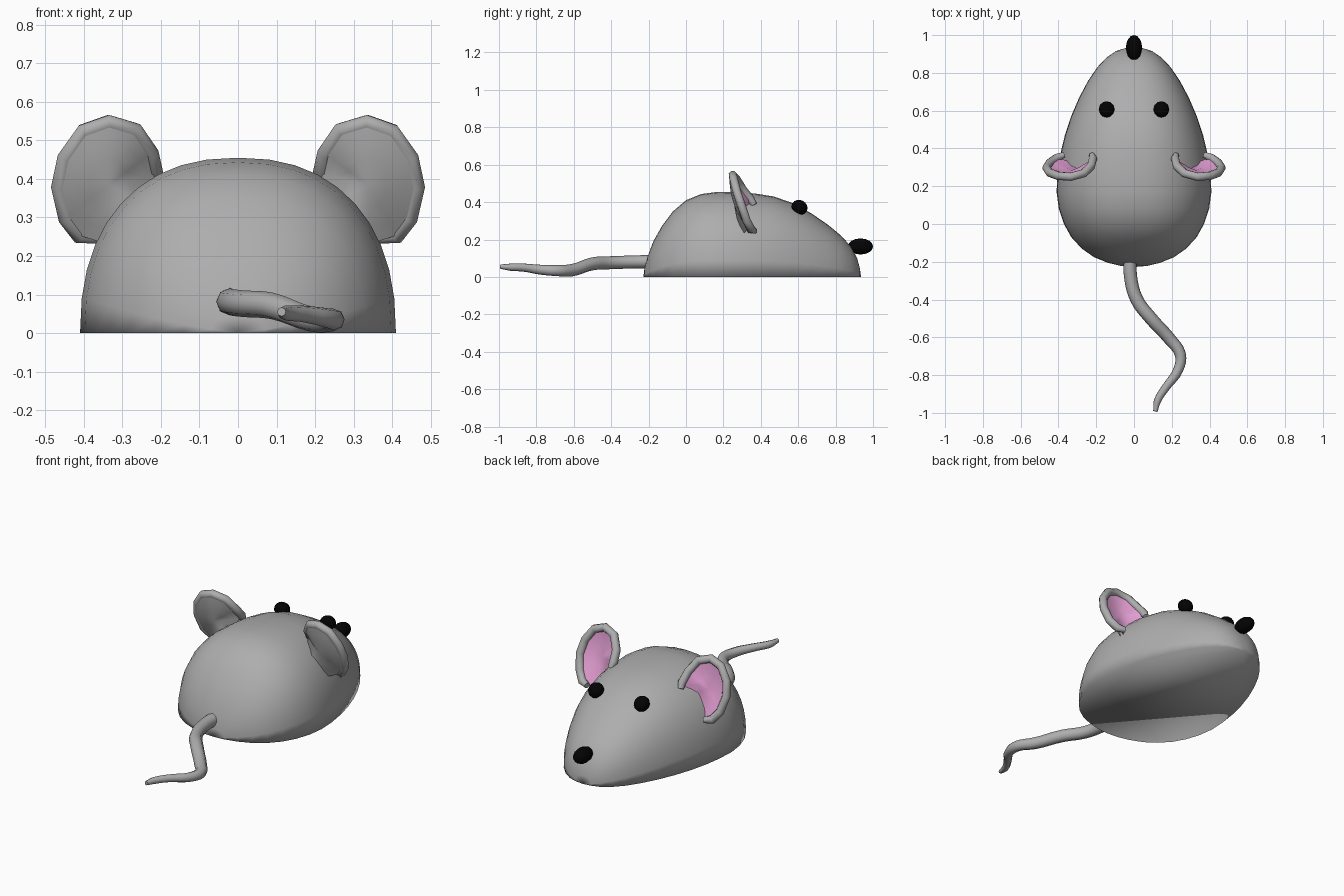
import bpy, bmesh, math
from mathutils import Vector

if "Cube" in bpy.data.objects:
    bpy.data.objects.remove(bpy.data.objects["Cube"])


def material(name, rgb):
    m = bpy.data.materials.new(name)
    m.diffuse_color = (*rgb, 1)
    m.use_nodes = True
    m.node_tree.nodes["Principled BSDF"].inputs["Base Color"].default_value = m.diffuse_color
    return m


black = material("black", (0.001, 0.001, 0.001))
pink = material("pink", (0.8, 0.36, 0.68))
grey = material("grey", (0.42, 0.42, 0.42))


def finish(ob, mat=grey):
    ob.data.materials.append(mat)
    ob.data.polygons.foreach_set("use_smooth", [True] * len(ob.data.polygons))
    return ob


def from_bmesh(bm, name, mat=grey):
    me = bpy.data.meshes.new(name)
    bm.to_mesh(me)
    bm.free()
    ob = bpy.data.objects.new(name, me)
    bpy.context.collection.objects.link(ob)
    return finish(ob, mat)


def tube(name, pts, radii, radius, kind="BEZIER"):
    cu = bpy.data.curves.new(name, "CURVE")
    cu.dimensions = "3D"
    cu.bevel_depth = radius
    cu.bevel_resolution = 2
    cu.resolution_u = 4
    cu.use_fill_caps = True
    sp = cu.splines.new(kind)
    store = sp.bezier_points if kind == "BEZIER" else sp.points
    store.add(len(pts) - 1)
    for p, co, r in zip(store, pts, radii):
        p.radius = r
        if kind == "BEZIER":
            p.co = co
            p.handle_left_type = p.handle_right_type = "AUTO"
        else:
            p.co = (*co, 1)
    ob = bpy.data.objects.new(name, cu)
    bpy.context.collection.objects.link(ob)
    bpy.ops.object.select_all(action="DESELECT")
    bpy.context.view_layer.objects.active = ob
    ob.select_set(True)
    bpy.ops.object.convert(target="MESH")
    return finish(bpy.context.object)


# Body: half-superellipse sections lofted along y (y, half width, height)
sections = [(-.222, .07, .045), (-.205, .14, .11), (-.175, .213, .19), (-.13, .277, .27),
            (-.07, .332, .35), (0, .371, .41), (.08, .398, .443), (.17, .41, .455),
            (.27, .405, .453), (.37, .39, .446), (.47, .366, .43), (.57, .333, .395),
            (.67, .29, .34), (.76, .242, .278), (.83, .194, .22), (.88, .147, .165),
            (.915, .096, .1), (.93, .05, .045)]
N, P = 20, 2.3
bm = bmesh.new()
rows = []
for y, w, h in sections:
    row = []
    for i in range(N + 1):
        a = math.pi * i / N
        c, s = math.cos(a), max(0, math.sin(a))
        x = math.copysign(abs(c) ** (2 / P), c) * w
        row.append(bm.verts.new((x, y, (s ** (2 / P) * h) if 0 < i < N else 0)))
    rows.append(row)
tail_pole, nose_pole = bm.verts.new((0, -.228, 0)), bm.verts.new((0, .936, 0))
for r0, r1 in zip(rows, rows[1:]):
    for i in range(N):
        bm.faces.new((r0[i], r0[i + 1], r1[i + 1], r1[i]))
for i in range(N):
    bm.faces.new((rows[0][i + 1], rows[0][i], tail_pole))
    bm.faces.new((rows[-1][i], rows[-1][i + 1], nose_pole))
# flat underside
bm.faces.new([tail_pole] + [r[0] for r in rows] + [nose_pole] + [r[N] for r in reversed(rows)])
bmesh.ops.recalc_face_normals(bm, faces=bm.faces)
from_bmesh(bm, "body")

# Tail
tail = [(-.02, -.16, .082), (-.018, -.28, .08), (.015, -.4, .076), (.09, -.5, .07),
        (.19, -.61, .036), (.245, -.69, .034), (.235, -.77, .038), (.165, -.87, .05),
        (.125, -.935, .052), (.113, -.992, .055)]
tube("tail", tail, [1.1, 1.05, 1.05, 1.05, 1, .9, .8, .65, .6, .35], .033)


# Eyes and nose
def ball(name, loc, scale, rot=0):
    bpy.ops.mesh.primitive_uv_sphere_add(segments=12, ring_count=8, radius=1, location=loc,
                                         rotation=(rot, 0, 0))
    ob = bpy.context.object
    ob.name = name
    ob.scale = scale
    return finish(ob, black)


ball("nose", (0, .933, .163), (.043, .043, .067), -math.pi / 2)
for side, tag in ((1, "right"), (-1, "left")):
    ball("eye_" + tag, (side * .145, .607, .372), (.042, .044, .039), -.5)

# Ears: rolled rim with a cupped skin, grey behind and pink in front
rim = [(.222, .365, .385), (.217, .345, .415), (.228, .305, .465), (.268, .268, .525),
       (.335, .25, .545), (.4, .255, .522), (.447, .272, .455), (.463, .297, .38),
       (.444, .325, .298), (.41, .35, .253), (.37, .367, .247)]


def ear_skin(name, loop, centre, offset, mat=grey):
    bm = bmesh.new()
    hub = bm.verts.new(centre + Vector((0, offset, 0)))
    rings = []
    for t, bow in ((1, 0), (.75, .55), (.4, .9)):
        ring = []
        for p in loop:
            co = centre.lerp(p, t)
            co.y += offset - .008 * bow
            ring.append(bm.verts.new(co))
        rings.append(ring)
    n = len(loop)
    for i in range(n):
        j = (i + 1) % n
        for a, b in zip(rings, rings[1:]):
            bm.faces.new((a[i], a[j], b[j], b[i]))
        bm.faces.new((rings[-1][i], rings[-1][j], hub))
    bmesh.ops.recalc_face_normals(bm, faces=bm.faces)
    bm.normal_update()
    if sum(f.normal.y for f in bm.faces) * offset < 0:
        bmesh.ops.reverse_faces(bm, faces=bm.faces)
    from_bmesh(bm, name, mat)


for side, tag in ((1, "right"), (-1, "left")):
    pts = [Vector((side * x, y, z)) for x, y, z in rim]
    tube("ear_rim_" + tag, pts, [.7] + [1] * 9 + [.7], .023, "POLY")
    # the skin skips the rim's curled ends and runs into the body instead
    loop = pts[1:-1] + [Vector((side * .34, .325, .23)), Vector((side * .23, .305, .32))]
    centre = Vector((side * .335, .278, .385))
    ear_skin("ear_back_" + tag, loop, centre, -.02)
    ear_skin("ear_inner_" + tag, loop, centre, .004, pink)
